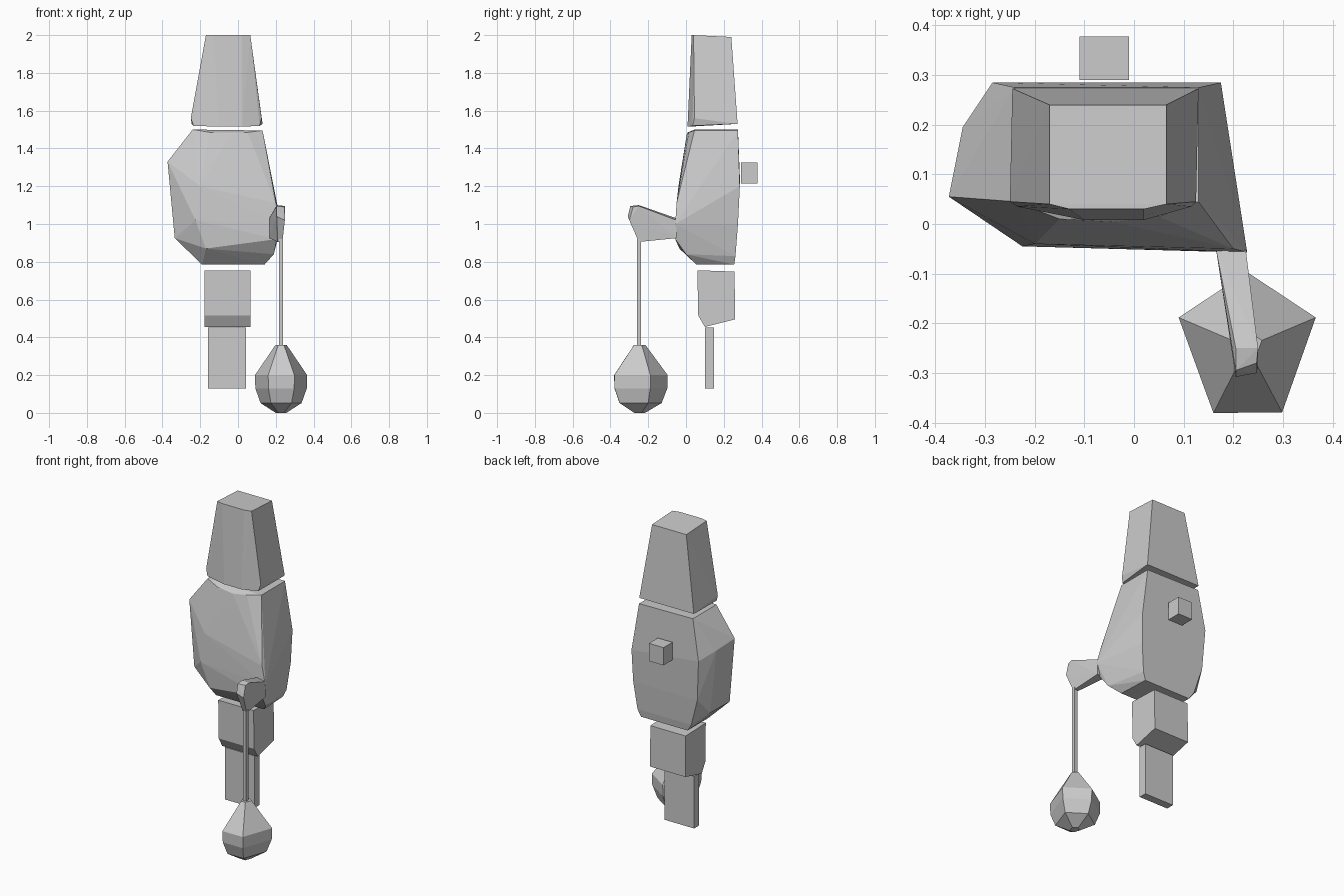
import bpy, bmesh
from math import sin, cos, radians


def finish(name, bm):
    bmesh.ops.recalc_face_normals(bm, faces=bm.faces[:])
    me = bpy.data.meshes.new(name)
    bm.to_mesh(me)
    bm.free()
    ob = bpy.data.objects.new(name, me)
    bpy.context.collection.objects.link(ob)
    return ob


def hull(name, pts):
    """Chiselled solid wrapped tightly around a few points."""
    bm = bmesh.new()
    for p in pts:
        bm.verts.new(p)
    bmesh.ops.convex_hull(bm, input=bm.verts[:])
    loose = [v for v in bm.verts if not v.link_faces]
    bmesh.ops.delete(bm, geom=loose, context='VERTS')
    bmesh.ops.dissolve_limit(bm, angle_limit=radians(1), verts=bm.verts[:], edges=bm.edges[:])
    return finish(name, bm)


def box(name, x, y, z):
    return hull(name, [(a, b, c) for a in x for b in y for c in z])


def extrude_x(name, profile, x0, x1):
    """Side profile (y, z) swept between two x positions."""
    return hull(name, [(x, y, z) for x in (x0, x1) for y, z in profile])


# tapered upper block with a slightly bowed front
hull("upper_block", [
    (-0.17, 0.24, 1.99), (0.065, 0.24, 1.99),
    (-0.17, 0.04, 2.0), (0.065, 0.04, 2.0), (-0.13, 0.03, 2.0), (0.02, 0.03, 2.0),
    (-0.245, 0.273, 1.53), (0.13, 0.273, 1.53),
    (-0.25, 0.045, 1.56), (0.125, 0.045, 1.56),
    (-0.235, 0.035, 1.52), (0.115, 0.035, 1.52), (-0.10, 0.008, 1.515), (0.02, 0.008, 1.515)])

# main faceted body, flat at the back and bulging at the front
hull("body", [
    # top rim
    (-0.24, 0.275, 1.50), (0.13, 0.275, 1.495), (-0.24, 0.045, 1.50), (0.13, 0.045, 1.495),
    (-0.15, 0.01, 1.485), (-0.04, 0.004, 1.475), (0.05, 0.015, 1.485),
    # left bulge
    (-0.373, 0.055, 1.33), (-0.345, 0.195, 1.30), (-0.335, 0.05, 0.925), (-0.30, 0.19, 0.90),
    # front ridge
    (-0.20, -0.04, 1.20), (-0.225, -0.045, 1.02), (-0.17, -0.035, 0.87),
    (0.20, -0.05, 1.11), (0.228, -0.057, 1.00), (0.205, -0.057, 0.92), (0.19, 0.0, 0.84),
    # back face
    (-0.285, 0.285, 1.25), (0.175, 0.285, 1.20), (-0.27, 0.275, 1.00), (0.17, 0.275, 1.00),
    (-0.22, 0.262, 0.83), (0.15, 0.262, 0.83),
    # underside
    (-0.19, 0.255, 0.785), (0.13, 0.255, 0.785), (-0.19, 0.055, 0.785), (0.14, 0.055, 0.785)])

# small cube behind the body
box("back_cube", (-0.11, -0.01), (0.29, 0.378), (1.215, 1.325))

# lower block and the thin slab under it
extrude_x("lower_block", [(0.06, 0.755), (0.257, 0.748), (0.26, 0.495), (0.10, 0.455), (0.065, 0.515)],
          -0.178, 0.065)
box("lower_slab", (-0.16, 0.042), (0.10, 0.149), (0.128, 0.452))

# bracket reaching forward from the body
hull("bracket", [
    (0.165, -0.05, 0.925), (0.165, -0.05, 1.03), (0.225, -0.05, 1.02), (0.225, -0.05, 0.925),
    (0.205, -0.25, 1.10), (0.25, -0.25, 1.095),
    (0.205, -0.295, 1.095), (0.247, -0.28, 1.09), (0.205, -0.308, 1.04), (0.248, -0.30, 1.02),
    (0.21, -0.25, 0.905), (0.235, -0.25, 0.905)])

# thin hanging rod
box("hanging_rod", (0.216, 0.238), (-0.26, -0.238), (0.34, 0.92))

# five-sided pear-shaped weight at the end of the rod
weight = []
for r, z in [(0.032, 0.36), (0.15, 0.20), (0.148, 0.13), (0.118, 0.052), (0.03, 0.0)]:
    for a in (90, 23, -62, -117, 157):
        weight.append((0.228 + r * cos(radians(a)), -0.247 + r * sin(radians(a)), z))
hull("hanging_weight", weight)
